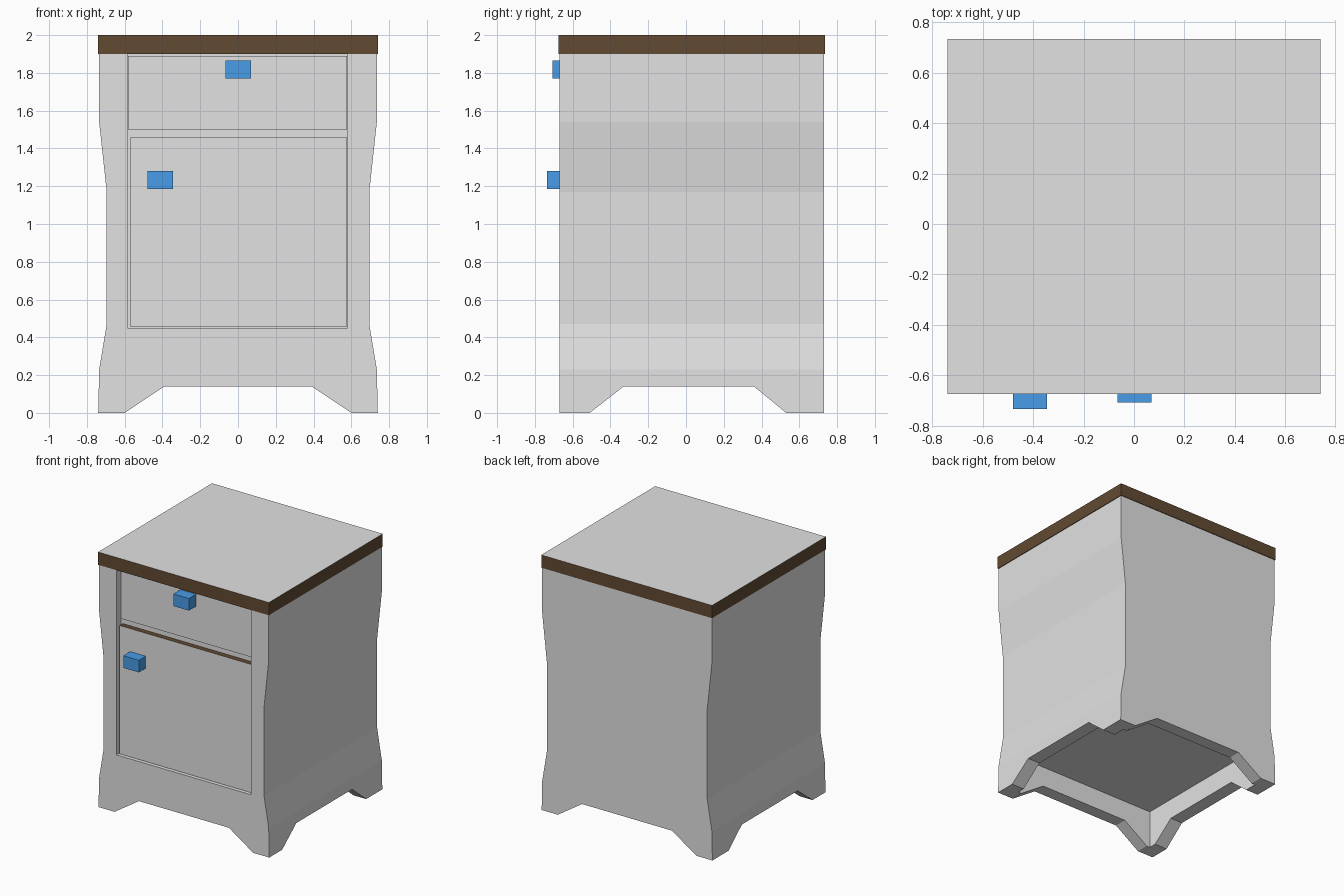
import bpy
import bmesh
from mathutils import Vector

if "Cube" in bpy.data.objects:
    bpy.data.objects.remove(bpy.data.objects["Cube"], do_unlink=True)


def make_material(name, rgb):
    mat = bpy.data.materials.new(name)
    mat.use_nodes = True
    mat.diffuse_color = (*rgb, 1)
    mat.node_tree.nodes["Principled BSDF"].inputs["Base Color"].default_value = (*rgb, 1)
    return mat


GREY = make_material("pale grey paint", (0.76, 0.76, 0.76))
BROWN = make_material("dark brown wood", (0.122, 0.069, 0.032))
BLUE = make_material("blue handle", (0.067, 0.342, 0.82))


def prism(name, profile, axis, start, end, *mats):
    """Extrude a (horizontal, z) profile along the x or y axis."""
    bm = bmesh.new()
    place = (lambda u, z: (start, u, z)) if axis == "x" else (lambda u, z: (u, start, z))
    face = bm.faces.new([bm.verts.new(place(u, z)) for u, z in profile])
    grown = bmesh.ops.extrude_face_region(bm, geom=[face])["geom"]
    shift = Vector((end - start, 0, 0) if axis == "x" else (0, end - start, 0))
    bmesh.ops.translate(bm, vec=shift, verts=[g for g in grown if isinstance(g, bmesh.types.BMVert)])
    bmesh.ops.recalc_face_normals(bm, faces=bm.faces)
    mesh = bpy.data.meshes.new(name)
    bm.to_mesh(mesh)
    bm.free()
    for mat in mats:
        mesh.materials.append(mat)
    obj = bpy.data.objects.new(name, mesh)
    bpy.context.collection.objects.link(obj)
    return obj


def box(name, x0, x1, y0, y1, z0, z1, *mats):
    return prism(name, [(x0, z0), (x1, z0), (x1, z1), (x0, z1)], "y", y0, y1, *mats)


def colour_top(obj, index):
    for poly in obj.data.polygons:
        if poly.normal.z > 0.9:
            poly.material_index = index


def cut(obj, cutter):
    cutter.hide_render = True
    mod = obj.modifiers.new("cut", "BOOLEAN")
    mod.operation, mod.solver, mod.object = "DIFFERENCE", "EXACT", cutter
    bpy.context.view_layer.objects.active = obj
    bpy.ops.object.modifier_apply(modifier=mod.name)
    bpy.data.objects.remove(cutter, do_unlink=True)


# Cabinet body with waisted sides
FRONT, BACK = -0.67, 0.73
right = [(0.74, 0), (0.735, 0.23), (0.695, 0.47), (0.695, 1.17), (0.735, 1.54), (0.735, 1.9)]
outline = right + [(-x, z) for x, z in reversed(right)]
body = prism("cabinet_body", outline, "y", FRONT, BACK, GREY)

# Front recess, hollow underside, and arches between the feet
cut(body, box("recess_cutter", -0.585, 0.58, -1, -0.61, 0.45, 1.95, GREY))
cut(body, box("underside_cutter", -0.63, 0.63, -0.57, 0.63, -0.1, 0.3, GREY))


def arch(low, shoulder_low, shoulder_high, high):
    return [(low, -0.1), (high, -0.1), (high, 0), (shoulder_high, 0.14),
            (shoulder_low, 0.14), (low, 0)]


cut(body, prism("front_arch_cutter", arch(-0.6, -0.39, 0.39, 0.6), "y", -1, 1, GREY))
cut(body, prism("side_arch_cutter", arch(-0.51, -0.33, 0.36, 0.53), "x", -1, 1, GREY))

# Table top: brown edge, grey upper face
top = box("table_top", -0.74, 0.74, -0.675, BACK + 0.005, 1.9, 2.0, BROWN, GREY)
colour_top(top, 1)

# Drawer and door set into the recess
box("drawer_front", -0.582, 0.578, -0.62, -0.6, 1.5, 1.89, GREY)
door = box("door", -0.57, 0.575, -0.65, -0.6, 0.455, 1.46, GREY, BROWN)
colour_top(door, 1)

# Block handles
box("drawer_handle", -0.065, 0.07, -0.708, -0.61, 1.77, 1.865, BLUE)
box("door_handle", -0.48, -0.345, -0.735, -0.64, 1.185, 1.28, BLUE)
